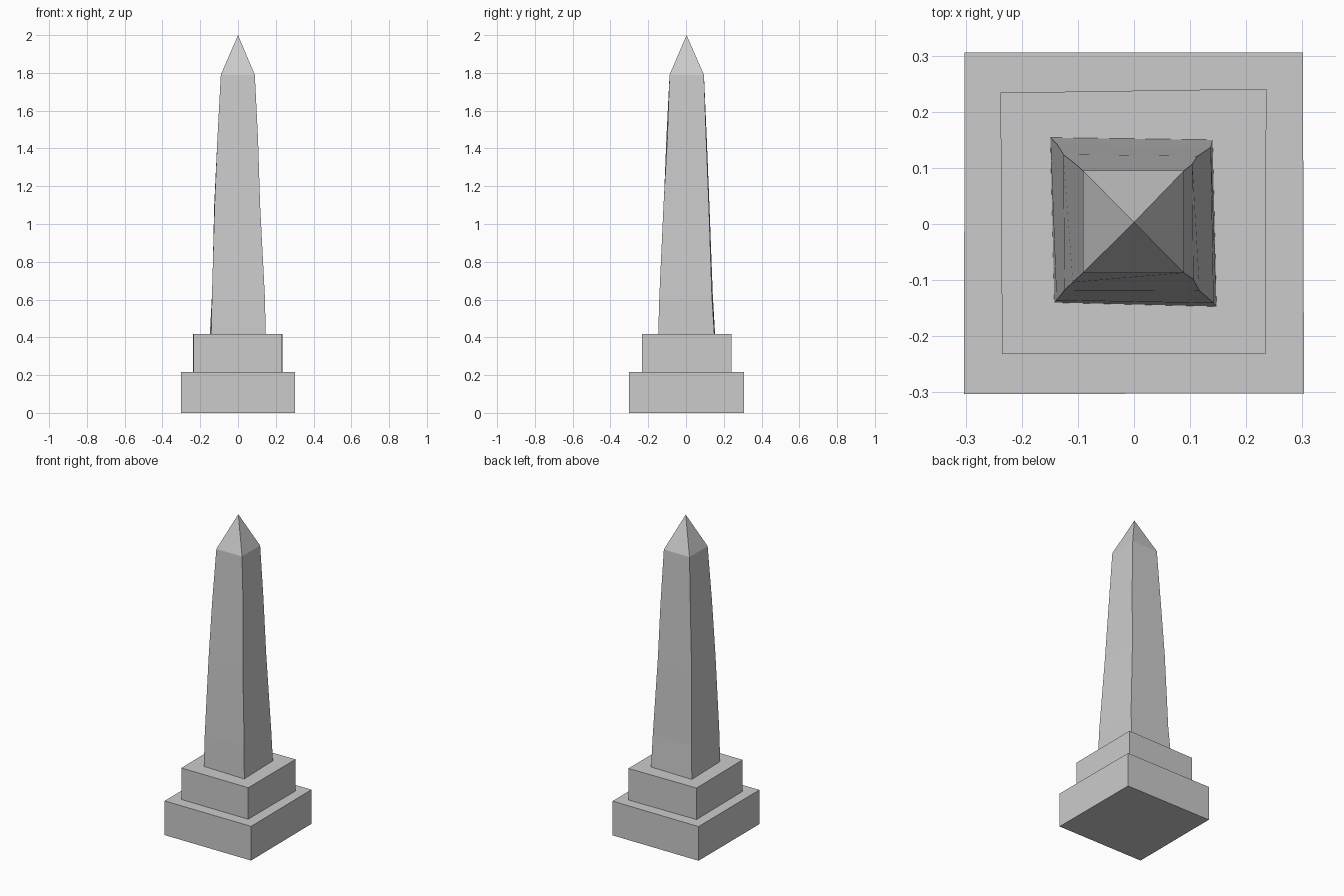
import bpy, bmesh

if "Cube" in bpy.data.objects:
    bpy.data.objects.remove(bpy.data.objects["Cube"])

stone = bpy.data.materials.new("grey stone")
stone.diffuse_color = (0.6, 0.6, 0.6, 1)
stone.use_nodes = True
stone.node_tree.nodes["Principled BSDF"].inputs["Base Color"].default_value = stone.diffuse_color


def loft(name, rings, apex=None):
    """Stack four-cornered rings (z, corners) into a closed solid."""
    bm = bmesh.new()
    loops = [[bm.verts.new((x, y, z)) for x, y in pts] for z, pts in rings]
    bm.faces.new(loops[0])
    for low, high in zip(loops, loops[1:]):
        for i in range(4):
            j = (i + 1) % 4
            bm.faces.new((low[i], low[j], high[j], high[i]))
    if apex:
        tip = bm.verts.new(apex)
        for i in range(4):
            bm.faces.new((loops[-1][i], loops[-1][(i + 1) % 4], tip))
    else:
        bm.faces.new(loops[-1])
    bmesh.ops.recalc_face_normals(bm, faces=bm.faces[:])
    mesh = bpy.data.meshes.new(name)
    bm.to_mesh(mesh)
    bm.free()
    mesh.materials.append(stone)
    obj = bpy.data.objects.new(name, mesh)
    bpy.context.collection.objects.link(obj)
    return obj


# Stepped base, slightly uneven like worn stone
base = [(-0.303, -0.303), (0.303, -0.302), (0.301, 0.306), (-0.302, 0.306)]
loft("lower_plinth", [(0.0, base), (0.217, base)])
step = [(-0.235, -0.232), (0.234, -0.232), (0.236, 0.241), (-0.238, 0.234)]
loft("upper_plinth", [(0.217, step), (0.417, step)])

# Tapering shaft with gently uneven corners
cap_edge = [(-0.091, -0.087), (0.089, -0.087), (0.089, 0.095), (-0.091, 0.095)]
loft("shaft", [
    (0.417, [(-0.142, -0.140), (0.147, -0.147), (0.140, 0.150), (-0.149, 0.154)]),
    (0.62, [(-0.138, -0.136), (0.142, -0.141), (0.137, 0.137), (-0.137, 0.142)]),
    (1.10, [(-0.124, -0.118), (0.117, -0.119), (0.113, 0.121), (-0.126, 0.124)]),
    (1.45, [(-0.109, -0.104), (0.106, -0.099), (0.104, 0.107), (-0.108, 0.110)]),
    (1.79, cap_edge),
])

# Pointed cap
loft("pyramid_cap", [(1.79, cap_edge)], apex=(0, 0.003, 2.0))
